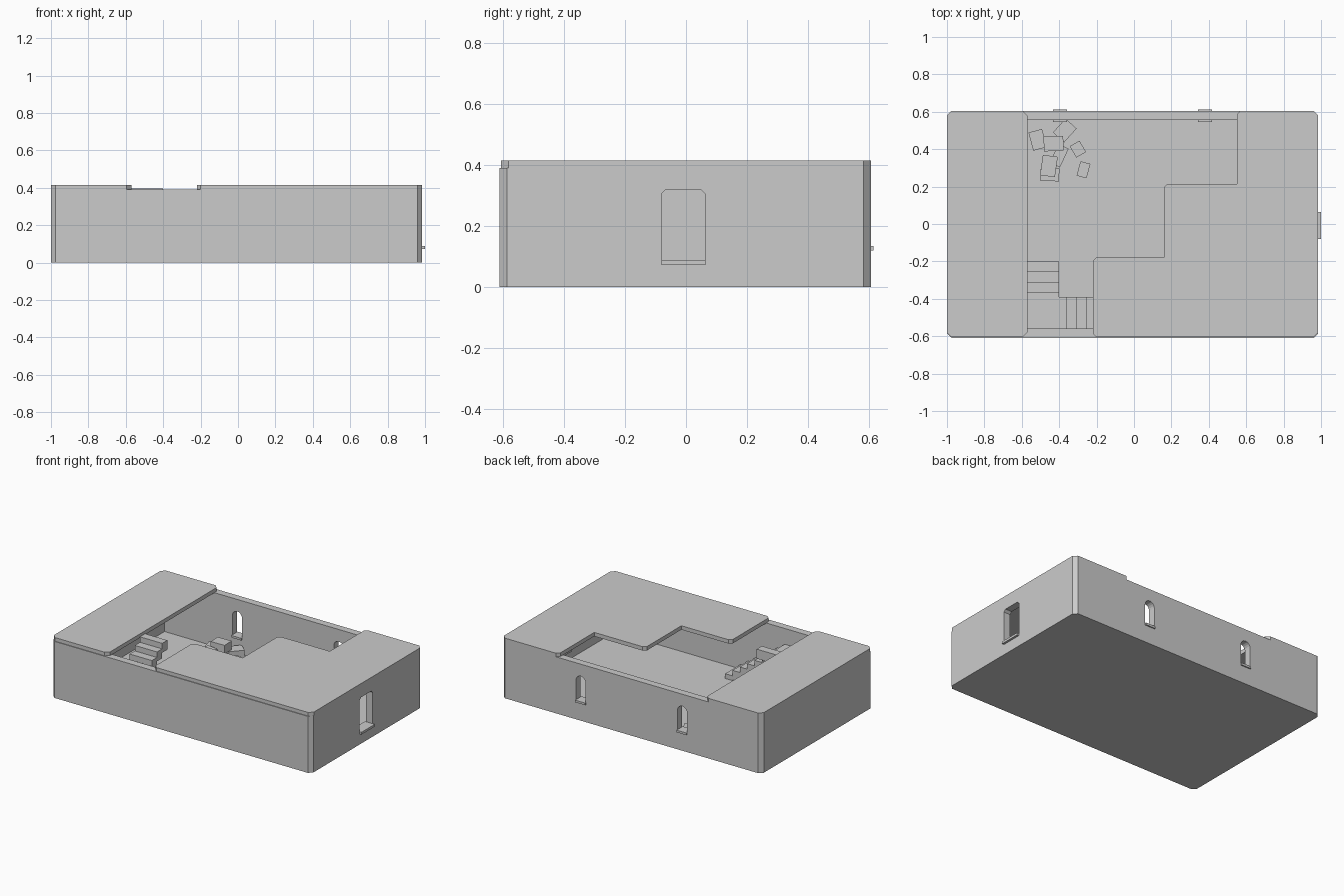
import bpy, bmesh, math
from mathutils import Matrix

if "Cube" in bpy.data.objects:
    bpy.data.objects.remove(bpy.data.objects["Cube"])

def prism(name, pts, lo, hi, matrix=None):
    """Extrude a flat outline from lo to hi along its local z."""
    bm = bmesh.new()
    face = bm.faces.new([bm.verts.new((p[0], p[1], lo)) for p in pts])
    ext = bmesh.ops.extrude_face_region(bm, geom=[face])
    for v in ext["geom"]:
        if isinstance(v, bmesh.types.BMVert):
            v.co.z = hi
    bmesh.ops.recalc_face_normals(bm, faces=bm.faces)
    if matrix:
        bm.transform(matrix)
    me = bpy.data.meshes.new(name)
    bm.to_mesh(me)
    bm.free()
    ob = bpy.data.objects.new(name, me)
    bpy.context.collection.objects.link(ob)
    return ob

def rect(x0, x1, y0, y1, c=0.0):
    if c == 0:
        return [(x0, y0), (x1, y0), (x1, y1), (x0, y1)]
    return [(x0 + c, y0), (x1 - c, y0), (x1, y0 + c), (x1, y1 - c),
            (x1 - c, y1), (x0 + c, y1), (x0, y1 - c), (x0, y0 + c)]

def box(name, x0, x1, y0, y1, z0, z1):
    return prism(name, rect(x0, x1, y0, y1), z0, z1)

def cut(target, cutter):
    m = target.modifiers.new("cut", 'BOOLEAN')
    m.operation = 'DIFFERENCE'
    m.solver = 'EXACT'
    m.object = cutter
    bpy.context.view_layer.objects.active = target
    bpy.ops.object.modifier_apply(modifier=m.name)
    bpy.data.objects.remove(cutter, do_unlink=True)

# Hollow shell: outer walls and floor
walls = prism("walls", rect(-1, 0.985, -0.61, 0.605, 0.025), 0, 0.39)
cut(walls, box("hollow", -0.95, 0.935, -0.56, 0.555, 0.02, 0.6))

# Arched back windows with sills
for i, cx in enumerate((-0.395, 0.38)):
    r = 0.037
    arch = [(cx - r, 0.13), (cx + r, 0.13)]
    arch += [(cx + r * math.cos(a), 0.27 + r * math.sin(a))
             for a in (math.pi * k / 8 for k in range(9))]
    turn = Matrix.Rotation(math.pi / 2, 4, 'X')
    cut(walls, prism("window_hole", arch, -0.7, -0.5, turn))
    box(f"back_sill_{i + 1}", cx - 0.038, cx + 0.038, 0.545, 0.613, 0.12, 0.135)

# Right window with clipped upper corners and sill
y0, y1, c = -0.08, 0.063, 0.015
hole = [(y0, 0.088), (y1, 0.088), (y1, 0.32 - c), (y1 - c, 0.32),
        (y0 + c, 0.32), (y0, 0.32 - c)]
axes = Matrix(((0, 0, 1, 0), (1, 0, 0, 0), (0, 1, 0, 0), (0, 0, 0, 1)))
cut(walls, prism("window_hole", hole, 0.9, 1.1, axes))
box("right_sill", 0.925, 1.0, y0, y1, 0.073, 0.089)

# Roof slabs either side of the open, stepped courtyard
c = 0.025
prism("left_roof", rect(-1, -0.57, -0.605, 0.605, c), 0.388, 0.415)
prism("right_roof", [
    (-0.2, -0.605), (0.96, -0.605), (0.985, -0.58), (0.985, 0.58), (0.96, 0.605),
    (0.57, 0.605), (0.55, 0.585), (0.55, 0.215), (0.18, 0.215), (0.16, 0.195),
    (0.16, -0.178), (-0.2, -0.178), (-0.22, -0.198), (-0.22, -0.585)], 0.388, 0.415)

# Staircase: upper flight, corner landing, lower flight down to the floor
rise, run, thick = 0.038, 0.056, 0.065
for i in range(3):
    top = 0.395 - i * rise
    y = -0.2 - i * run
    box(f"upper_step_{i + 1}", -0.57, -0.4, y - run, y, top - thick, top)
top = 0.395 - 3 * rise
prism("stair_landing", [(-0.57, -0.56), (-0.362, -0.56), (-0.362, -0.39), (-0.4, -0.39),
                        (-0.4, -0.368), (-0.57, -0.368)], top - thick, top)
for i in range(6):
    t = top - (i + 1) * rise
    x = -0.362 + i * run
    box(f"lower_step_{i + 1}", x, x + run, -0.56, -0.39, max(t - thick, 0.01), t)

# Fallen blocks: x, y, width, depth, base z, height, turn in degrees
rubble = [
    (-0.515, 0.45, 0.075, 0.10, 0.02, 0.06, 15), (-0.43, 0.43, 0.105, 0.08, 0.08, 0.06, 2),
    (-0.37, 0.50, 0.08, 0.10, 0.02, 0.06, -42), (-0.30, 0.40, 0.06, 0.07, 0.02, 0.05, 30),
    (-0.27, 0.29, 0.055, 0.08, 0.02, 0.05, -15), (-0.455, 0.31, 0.08, 0.11, 0.07, 0.05, -8),
    (-0.45, 0.265, 0.10, 0.07, 0.02, 0.05, -3), (-0.40, 0.365, 0.06, 0.11, 0.02, 0.06, -25)]
for i, (x, y, w, d, z, h, a) in enumerate(rubble):
    m = Matrix.Translation((x, y, z)) @ Matrix.Rotation(math.radians(a), 4, 'Z')
    prism(f"rubble_{i + 1}", rect(-w / 2, w / 2, -d / 2, d / 2), 0, h, m)
